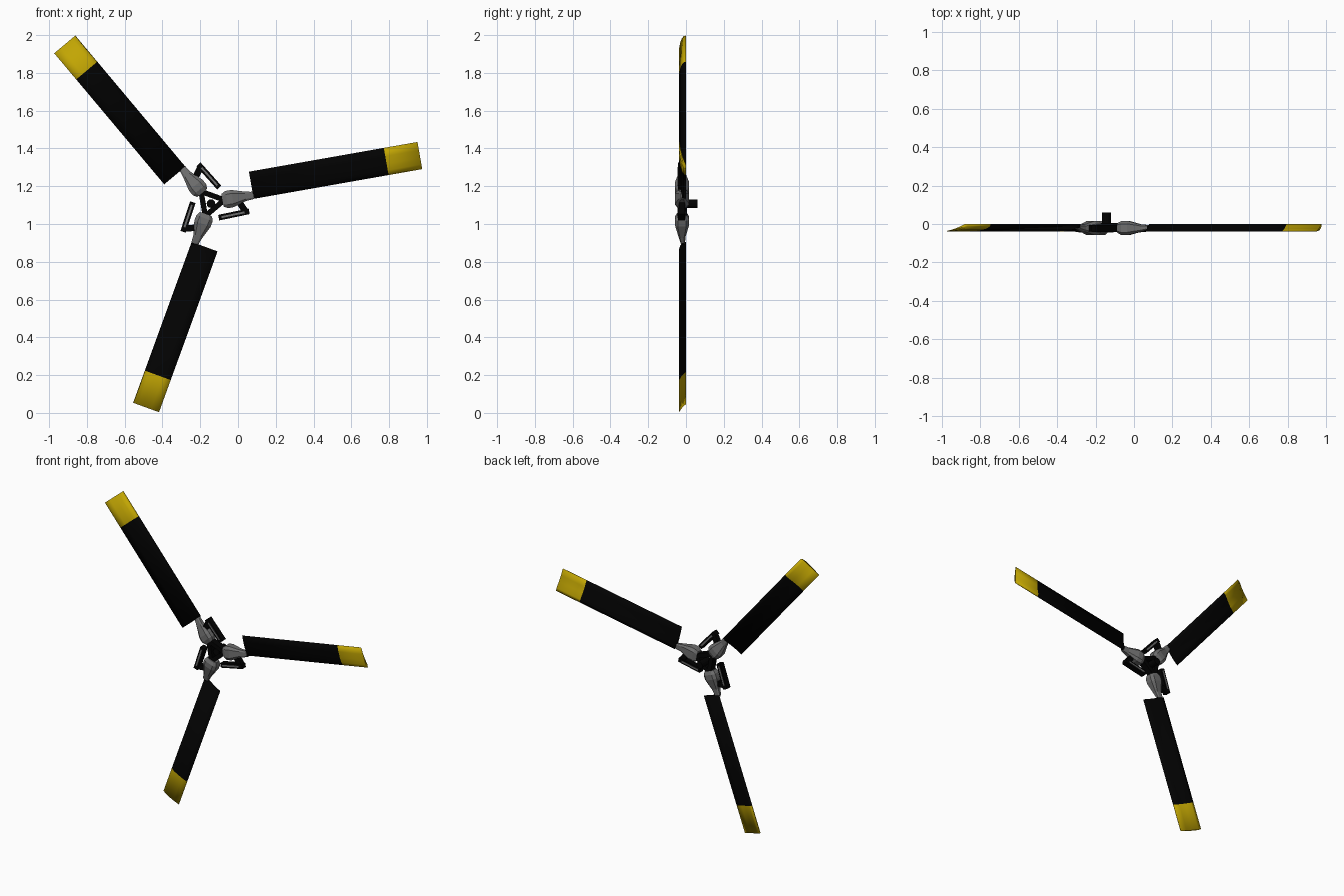
import bpy, bmesh, math
from mathutils import Vector

if "Cube" in bpy.data.objects:
    bpy.data.objects.remove(bpy.data.objects["Cube"])

CX, CZ = -0.147, 1.114          # hub centre
ANGLES = [10, 130, 250]         # blade directions in the front view


def material(name, rgb):
    m = bpy.data.materials.new(name)
    m.diffuse_color = (*rgb, 1)
    m.use_nodes = True
    m.node_tree.nodes["Principled BSDF"].inputs["Base Color"].default_value = m.diffuse_color
    return m


BLACK = material("black", (0.0006, 0.0006, 0.0006))
YELLOW = material("tip yellow", (0.54, 0.38, 0.001))
GREY = material("metal grey", (0.155, 0.155, 0.155))


def loft(name, rings, mats, angle=0, tip_from=None, smooth=False):
    """Skin rings of (u along blade, v across, y depth), turned round the hub."""
    a = math.radians(angle)
    c, s = math.cos(a), math.sin(a)
    bm = bmesh.new()
    vs = [[bm.verts.new(Vector((CX + u * c - v * s, y, CZ + u * s + v * c)))
           for u, v, y in r] for r in rings]
    n = len(rings[0])
    for k in range(len(vs) - 1):
        for i in range(n):
            j = (i + 1) % n
            f = bm.faces.new((vs[k][i], vs[k][j], vs[k + 1][j], vs[k + 1][i]))
            f.material_index = int(tip_from is not None and k >= tip_from)
    bm.faces.new(vs[0])
    bm.faces.new(vs[-1]).material_index = 0 if tip_from is None else 1
    bmesh.ops.recalc_face_normals(bm, faces=bm.faces[:])
    for f in bm.faces:
        f.smooth = smooth
    me = bpy.data.meshes.new(name)
    bm.to_mesh(me)
    bm.free()
    ob = bpy.data.objects.new(name, me)
    bpy.context.collection.objects.link(ob)
    for m in mats:
        me.materials.append(m)
    return ob


def bar(name, p, q, width, y0, y1, mat, angle):
    """Box bar between two (u, v) points."""
    p, q = Vector(p), Vector(q)
    d = (q - p).normalized()
    side = Vector((-d.y, d.x)) * width / 2
    rings = [[(*(e + side), y0), (*(e - side), y0), (*(e - side), y1), (*(e + side), y1)]
             for e in (p, q)]
    return loft(name, rings, [mat], angle)


def octagon(u, hv, hy, cy=-0.021, cv=0.0, cut=0.6):
    pts = [(1, cut), (cut, 1), (-cut, 1), (-1, cut), (-1, -cut), (-cut, -1), (cut, -1), (1, -cut)]
    return [(u, cv + a * hv, cy + b * hy) for a, b in pts]


# pitched airfoil: (v, y), rounded edge first
AIRFOIL = [(-0.021, 0.001), (-0.016, -0.012), (0.005, -0.023), (0.04, -0.031), (0.08, -0.036),
           (0.125, -0.038), (0.125, -0.036), (0.08, -0.027), (0.04, -0.015), (0.0, 0.0)]

for i, ang in enumerate(ANGLES, 1):
    # blade with painted tip, smooth over the end
    loft(f"blade_{i}", [[(u, v, y) for v, y in AIRFOIL] for u in (0.23, 0.955, 1.136)],
         [BLACK, YELLOW], ang, tip_from=1, smooth=True)
    # blade root shank
    loft(f"blade_shank_{i}", [octagon(0.18, 0.016, 0.010),
                              octagon(0.24, 0.019, 0.008, cy=-0.013)], [BLACK], ang)
    # tapered grip
    loft(f"blade_grip_{i}", [octagon(0.066, 0.034, 0.026), octagon(0.088, 0.046, 0.037),
                             octagon(0.12, 0.046, 0.037),
                             octagon(0.19, 0.025, 0.018),
                             octagon(0.232, 0.019, 0.011, cy=-0.016, cv=-0.003)],
         [GREY], ang)
    # triangular hub frame, one bar from this grip to the next
    r, t = 0.076, math.radians(120)
    bar(f"hub_frame_{i}", (r, 0), (r * math.cos(t), r * math.sin(t)), 0.028,
        -0.042, 0.004, BLACK, ang)
    # pitch control bracket with bright strips front and back
    bar(f"pitch_link_{i}", (0.03, -0.087), (0.195, -0.082), 0.03, -0.042, -0.004, BLACK, ang)
    bar(f"pitch_horn_{i}", (0.178, -0.085), (0.15, -0.022), 0.034, -0.038, -0.006, BLACK, ang)
    for side, y in (("front", -0.044), ("back", -0.005)):
        bar(f"pitch_link_strip_{side}_{i}", (0.045, -0.087), (0.17, -0.083), 0.01,
            y, y + 0.003, GREY, ang)

# drive shaft out of the back
loft("drive_shaft", [[(0.004 + 0.023 * math.cos(k * math.pi / 6),
                       -0.006 + 0.023 * math.sin(k * math.pi / 6), y)
                      for k in range(12)] for y in (-0.03, 0.06)], [BLACK])
